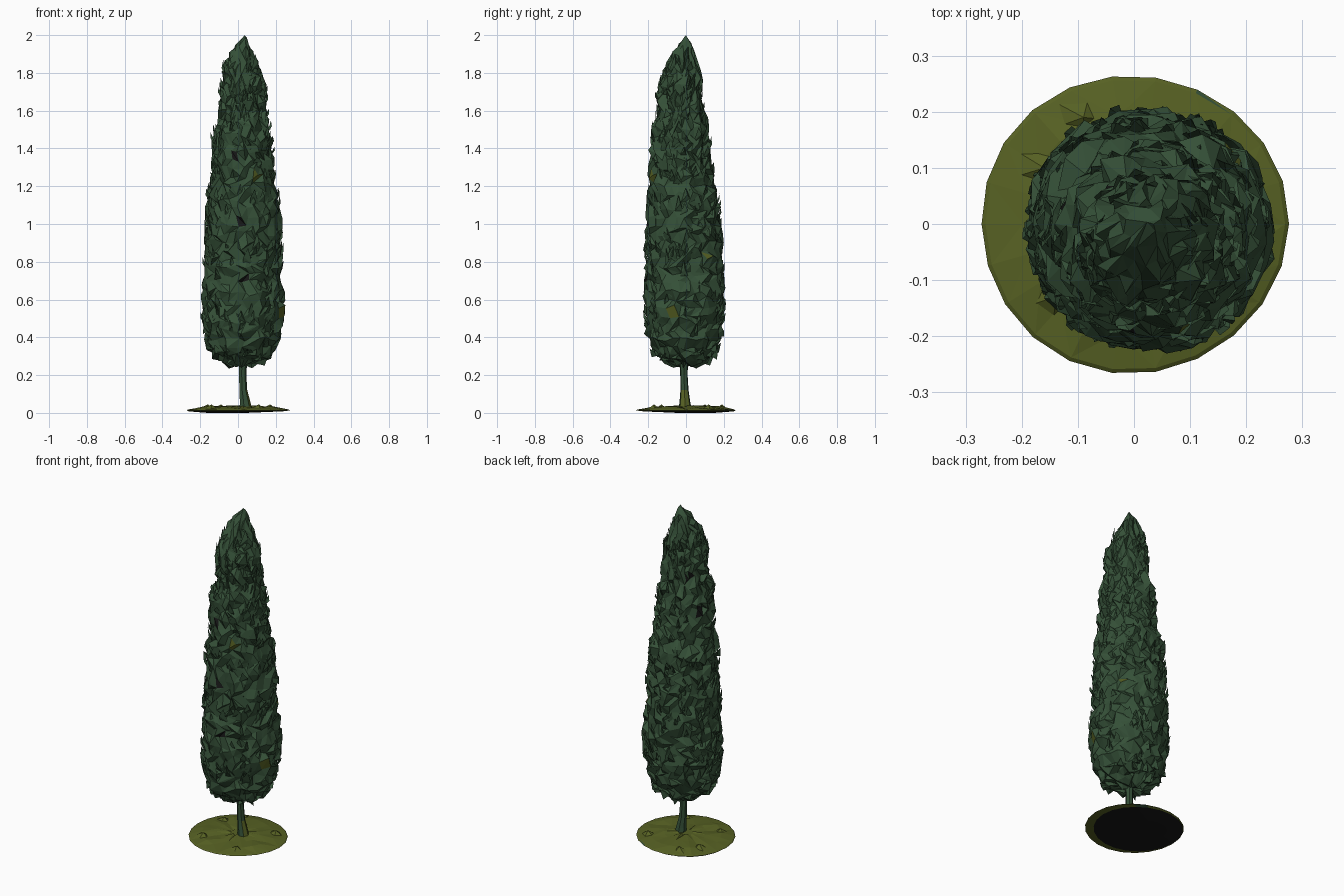
import bpy, bmesh, math, random
from mathutils import Vector

random.seed(11)
cube = bpy.data.objects.get("Cube")
if cube:
    bpy.data.objects.remove(cube, do_unlink=True)


def material(name, rgb):
    m = bpy.data.materials.new(name)
    m.use_nodes = True
    m.diffuse_color = (*rgb, 1)
    bsdf = m.node_tree.nodes["Principled BSDF"]
    bsdf.inputs["Base Color"].default_value = (*rgb, 1)
    bsdf.inputs["Roughness"].default_value = 0.9
    return m


GREEN = material("cypress green", (0.035, 0.08, 0.039))
OLIVE = material("olive grass", (0.095, 0.12, 0.017))
DARK = material("dark soil", (0.008, 0.008, 0.008))


def finish(name, bm, mats):
    mesh = bpy.data.meshes.new(name)
    bm.to_mesh(mesh)
    bm.free()
    for m in mats:
        mesh.materials.append(m)
    obj = bpy.data.objects.new(name, mesh)
    bpy.context.collection.objects.link(obj)


def loft(bm, rings):
    for low, high in zip(rings, rings[1:]):
        n = len(low)
        for i in range(n):
            j = (i + 1) % n
            a, b, c, d = low[i], low[j], high[j], high[i]
            # alternate the diagonal for an irregular faceted skin
            tris = [(a, b, c), (a, c, d)] if random.random() < 0.5 else [(a, b, d), (b, c, d)]
            for t in tris:
                bm.faces.new(t)


# Crown profile with stepped tiers: height, radius, centre x, centre y
PROFILE = [(0.25, 0.06, 0.02, 0), (0.3, 0.143, 0.018, -0.005), (0.34, 0.17, 0.022, -0.01),
           (0.42, 0.197, 0.026, -0.01), (0.55, 0.21, 0.028, -0.008), (0.8, 0.199, 0.026, -0.012),
           (1.0, 0.19, 0.029, -0.012), (1.18, 0.182, 0.024, -0.014), (1.22, 0.162, 0.029, -0.025),
           (1.4, 0.153, 0.022, -0.027), (1.53, 0.144, 0.02, -0.027), (1.57, 0.12, 0.029, -0.026),
           (1.73, 0.112, 0.027, -0.032), (1.8, 0.096, 0.02, -0.025), (1.87, 0.073, 0.018, -0.022),
           (1.95, 0.035, 0.025, -0.004), (1.985, 0.014, 0.035, 0)]


def profile(z):
    for p, q in zip(PROFILE, PROFILE[1:]):
        if z <= q[0]:
            t = max(0, (z - p[0]) / (q[0] - p[0]))
            return [a + (b - a) * t for a, b in zip(p[1:], q[1:])]
    return PROFILE[-1][1:]


def crown_point(z, angle, out=0):
    r, x, y = profile(z)
    return Vector((x + (r + out) * math.cos(angle), y + (r + out) * math.sin(angle), z))


# Foliage: rough lofted crown with closed ends
bm = bmesh.new()
SEGS, ROWS = 32, 38
heights = [0.25, 0.275, 0.3, 0.32] + [0.345 + 1.64 * k / ROWS for k in range(ROWS + 1)]
rings = []
for k, z in enumerate(heights):
    ring = []
    for i in range(SEGS):
        a = math.tau * (i + 0.5 * (k % 2) + random.uniform(-0.35, 0.35)) / SEGS
        rough = min(0.02, profile(z)[0] * 0.18)
        p = crown_point(z, a, random.uniform(-rough, rough))
        p.z += random.uniform(-0.016, 0.016) if k < len(heights) - 1 else 0
        ring.append(bm.verts.new(p))
    rings.append(ring)
loft(bm, rings)
for ring, x, z, flip in ((rings[0], 0.02, 0.26, True), (rings[-1], 0.035, 2.0, False)):
    tip = bm.verts.new((x, 0, z))
    for i in range(SEGS):
        pair = (ring[i], ring[(i + 1) % SEGS])
        bm.faces.new((*reversed(pair), tip) if flip else (*pair, tip))
# Merge crowded points so the tip and underside keep broad facets
bmesh.ops.remove_doubles(bm, verts=bm.verts, dist=0.018)

# Small olive and dark patches in the foliage: height, angle, slot, face count
PATCHES = [(1.26, -1.17, 1, 3), (0.52, -0.3, 1, 2), (0.83, 0.8, 1, 1), (1.02, -1.64, 2, 2),
           (0.7, -1.57, 2, 2), (1.36, -1.84, 2, 2), (1.6, 2.36, 2, 3), (1.42, 2.65, 2, 3)]
spots = [crown_point(z, a) for z, a, slot, count in PATCHES]
for spot, (z, a, slot, count) in zip(spots, PATCHES):
    for f in sorted(bm.faces, key=lambda f: (f.calc_center_median() - spot).length)[:count]:
        f.material_index = slot
finish("foliage", bm, [GREEN, OLIVE, DARK])


# Leaf tufts: closed slivers leaning off the crown, leaving the patches bare
def covers_patch(p):
    return any(-0.12 < p.z - s.z < 0.05 and (p.xy - s.xy).length < 0.065 for s in spots)


bm = bmesh.new()
for _ in range(430):
    z = random.uniform(0.28, 1.84)
    a = random.uniform(0, math.tau)
    if covers_patch(crown_point(z, a)):
        continue
    w = random.uniform(0.014, 0.03) / max(profile(z)[0], 0.07)
    h = random.uniform(0.03, 0.07)
    droop = -0.6 if z < 0.36 or random.random() < 0.15 else 1
    out = random.uniform(0.005, 0.02)
    low = max(z - 0.02, 0.26)
    tip = crown_point(z, a + random.uniform(-w, w), out)
    tip.z = max(z + h * droop, 0.225)
    if droop > 0:
        # follow the taper of the crown, overshooting it a little
        tip = tip.lerp(crown_point(tip.z, a, out), 0.75)
    pts = [crown_point(low, a - w, -0.008), crown_point(low, a + w, -0.008),
           crown_point(z + h * 0.3, a + random.uniform(-w, w), out), tip]
    v = [bm.verts.new(p) for p in pts]
    for t in ((0, 1, 2), (1, 3, 2), (0, 2, 3), (0, 3, 1)):
        bm.faces.new([v[i] for i in t])
bmesh.ops.recalc_face_normals(bm, faces=bm.faces)
finish("leaf_tufts", bm, [GREEN])

# Trunk: slim, slightly bent, flared at the root, grassy on the left foot
bm = bmesh.new()
rings = []
for z, r, x, y in [(0.02, 0.035, 0.04, -0.005), (0.06, 0.029, 0.036, -0.006),
                   (0.12, 0.022, 0.027, -0.008), (0.2, 0.02, 0.024, -0.011),
                   (0.3, 0.024, 0.026, -0.012)]:
    rings.append([bm.verts.new((x + r * math.cos(math.tau * i / 7),
                                y + r * math.sin(math.tau * i / 7), z)) for i in range(7)])
loft(bm, rings)
bm.normal_update()
for f in bm.faces:
    f.material_index = 1 if f.calc_center_median().z < 0.11 and f.normal.x > 0.3 else 0
finish("trunk", bm, [GREEN, OLIVE])

# Ground patch: low uneven disc, its shallow dark underside set off to one side
bm = bmesh.new()
rings = []
for r, z, shift in [(0.1, 0, 0.06), (0.248, 0.008, 0.016), (0.274, 0.013, 0), (0.267, 0.018, 0),
                    (0.2, 0.028, 0), (0.12, 0.032, 0), (0.04, 0.035, 0)]:
    ring = []
    for i in range(22):
        a = math.tau * i / 22
        rr = r * (1 + 0.01 * math.sin(3 * a + 1))
        bump = random.uniform(-0.005, 0.008) if z > 0.02 else 0
        ring.append(bm.verts.new((rr * math.cos(a) - shift, rr * 0.97 * math.sin(a) + shift * 0.9, z + bump)))
    rings.append(ring)
loft(bm, rings)
bm.faces.new(rings[-1])
bm.faces.new(list(reversed(rings[0])))
for f in bm.faces:
    mid = f.calc_center_median()
    on_rim = mid.xy.length > 0.24 and 0.95 < math.atan2(mid.y, mid.x) < 1.2
    if max(v.co.z for v in f.verts) < 0.01:
        f.material_index = 1
    elif on_rim:
        f.material_index = 2
finish("ground_patch", bm, [OLIVE, DARK, GREEN])

# Small grass tussocks on the patch
bm = bmesh.new()
for x, y in ((-0.15, -0.13), (-0.17, 0.1), (-0.1, 0.19), (0.1, -0.17), (0.16, 0.12)):
    base = [bm.verts.new((x + 0.045 * math.cos(math.tau * i / 5 + x),
                          y + 0.035 * math.sin(math.tau * i / 5 + x), 0.02)) for i in range(5)]
    top = bm.verts.new((x + 0.01, y, 0.045))
    for i in range(5):
        bm.faces.new((base[i], base[(i + 1) % 5], top))
finish("grass_tussocks", bm, [OLIVE])
